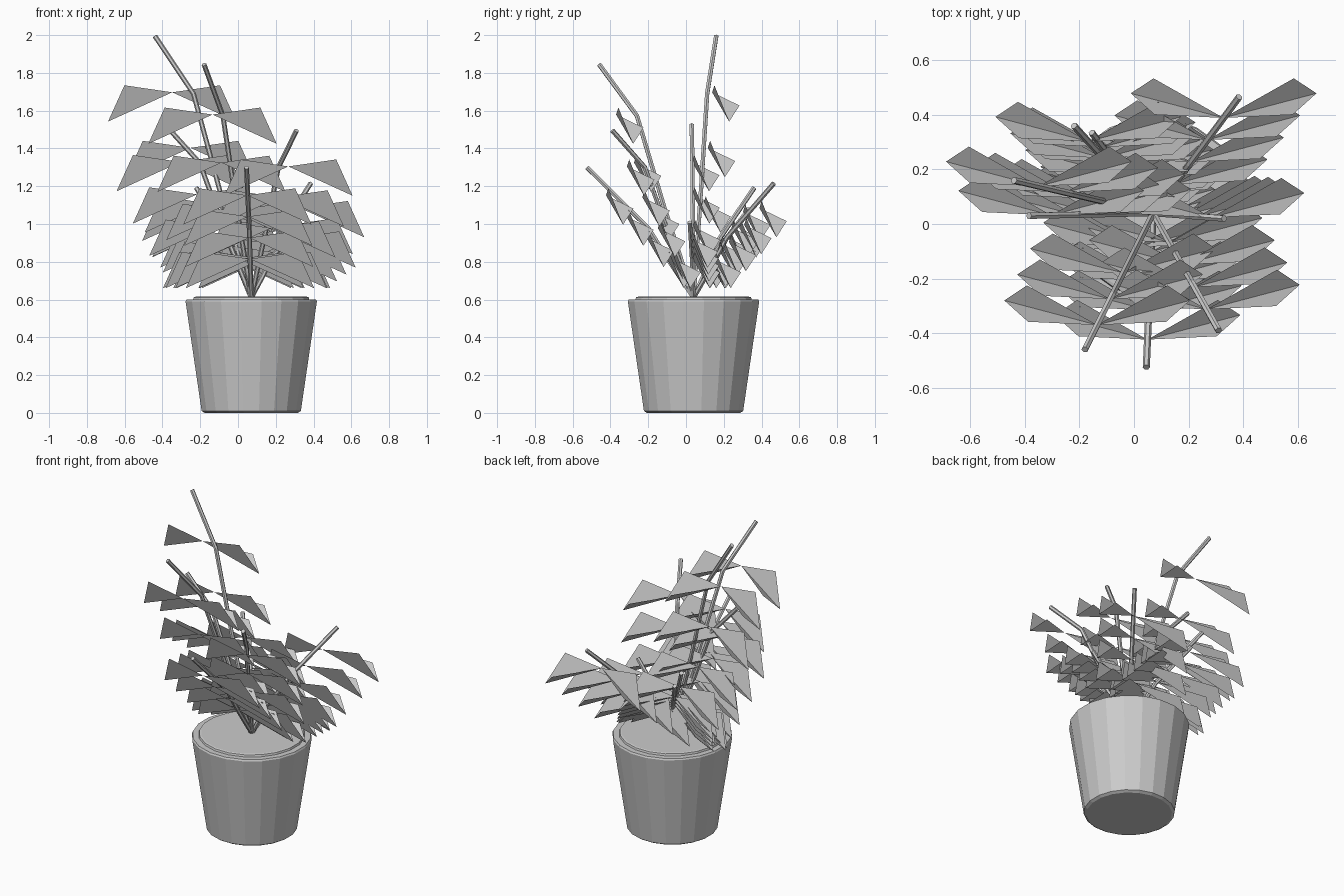
import bpy, bmesh, math
from mathutils import Vector

if "Cube" in bpy.data.objects:
    bpy.data.objects.remove(bpy.data.objects["Cube"])

BASE = Vector((0.07, 0.04, 0.61))


def finish(bm, name):
    mesh = bpy.data.meshes.new(name)
    bm.to_mesh(mesh)
    bm.free()
    ob = bpy.data.objects.new(name, mesh)
    bpy.context.scene.collection.objects.link(ob)
    return ob


def lathe(name, profile, sides):
    bm = bmesh.new()
    rings = []
    for r, z in profile:
        rings.append([bm.verts.new((BASE.x + r * math.cos(2 * math.pi * (i + 0.5) / sides),
                                    BASE.y + r * math.sin(2 * math.pi * (i + 0.5) / sides), z))
                      for i in range(sides)])
    for a, b in zip(rings, rings[1:]):
        for i in range(sides):
            j = (i + 1) % sides
            bm.faces.new((a[i], a[j], b[j], b[i]))
    bm.faces.new(rings[0][::-1])
    bm.faces.new(rings[-1])
    return finish(bm, name)


def tube(bm, pts, radius, sides=6):
    rings = []
    for k, p in enumerate(pts):
        d = (pts[min(k + 1, len(pts) - 1)] - pts[max(k - 1, 0)]).normalized()
        u = d.cross(Vector((0, 1, 0.01))).normalized()
        v = d.cross(u)
        rings.append([bm.verts.new(p + radius * (u * math.cos(2 * math.pi * i / sides)
                                                 + v * math.sin(2 * math.pi * i / sides)))
                      for i in range(sides)])
    for a, b in zip(rings, rings[1:]):
        for i in range(sides):
            j = (i + 1) % sides
            bm.faces.new((a[i], a[j], b[j], b[i]))
    bm.faces.new(rings[0][::-1])
    bm.faces.new(rings[-1])
    bmesh.ops.recalc_face_normals(bm, faces=bm.faces[:])


def leaf_pair(bm, c):
    # two mirrored kite leaves, each folded along its midrib
    for s in (1, -1):
        inner, front, tip, back = [bm.verts.new(c + Vector((s * x, y, z))) for x, y, z in (
            (0, 0, 0), (0.253, 0.012, 0.037), (0.34, 0.09, -0.155), (0.257, 0.145, -0.07))]
        for f in ((inner, front, tip), (inner, tip, back)):
            bm.faces.new(f if s > 0 else f[::-1])


# Pot and soil
lathe("pot", [(0.25, 0), (0.266, 0.01), (0.352, 0.59), (0.347, 0.6), (0.31, 0.6)], 20)
lathe("soil", [(0.312, 0.598), (0.308, 0.612), (0.298, 0.615)], 20)

# Stems: tip position, and (height share, reach share) of the bend
LATE, EARLY = (0.78, 0.6), (0.53, 0.42)
STEMS = [
    ((-0.44, 0.16, 1.995), LATE), ((-0.18, -0.46, 1.845), LATE),
    ((0.31, -0.39, 1.495), LATE), ((-0.385, 0.03, 1.525), LATE),
    ((0.045, -0.525, 1.30), EARLY), ((0.385, 0.465, 1.215), EARLY),
    ((-0.22, 0.36, 1.19), EARLY), ((0.33, 0.02, 1.01), EARLY),
    ((-0.155, 0.335, 1.08), EARLY),
]


def along(d, t, reach):
    return BASE + Vector((d.x * reach, d.y * reach, d.z * t))


stems, leaves = bmesh.new(), bmesh.new()
for tip, (bt, br) in STEMS:
    d = Vector(tip) - BASE
    tube(stems, [along(d, 0, 0), along(d, bt / 2, br * 0.52), along(d, bt, br), along(d, 1, 1)], 0.013)
    # Leaf pairs stacked from the stem's upper part down to the pot rim
    top = 0.785 * d.z
    for k in range(4):
        c = along(d, 0, 0.82 - 0.19 * k)
        c.z = BASE.z + top + (0.205 - top) * k / 3
        leaf_pair(leaves, c)
finish(stems, "stems")
finish(leaves, "leaves")
